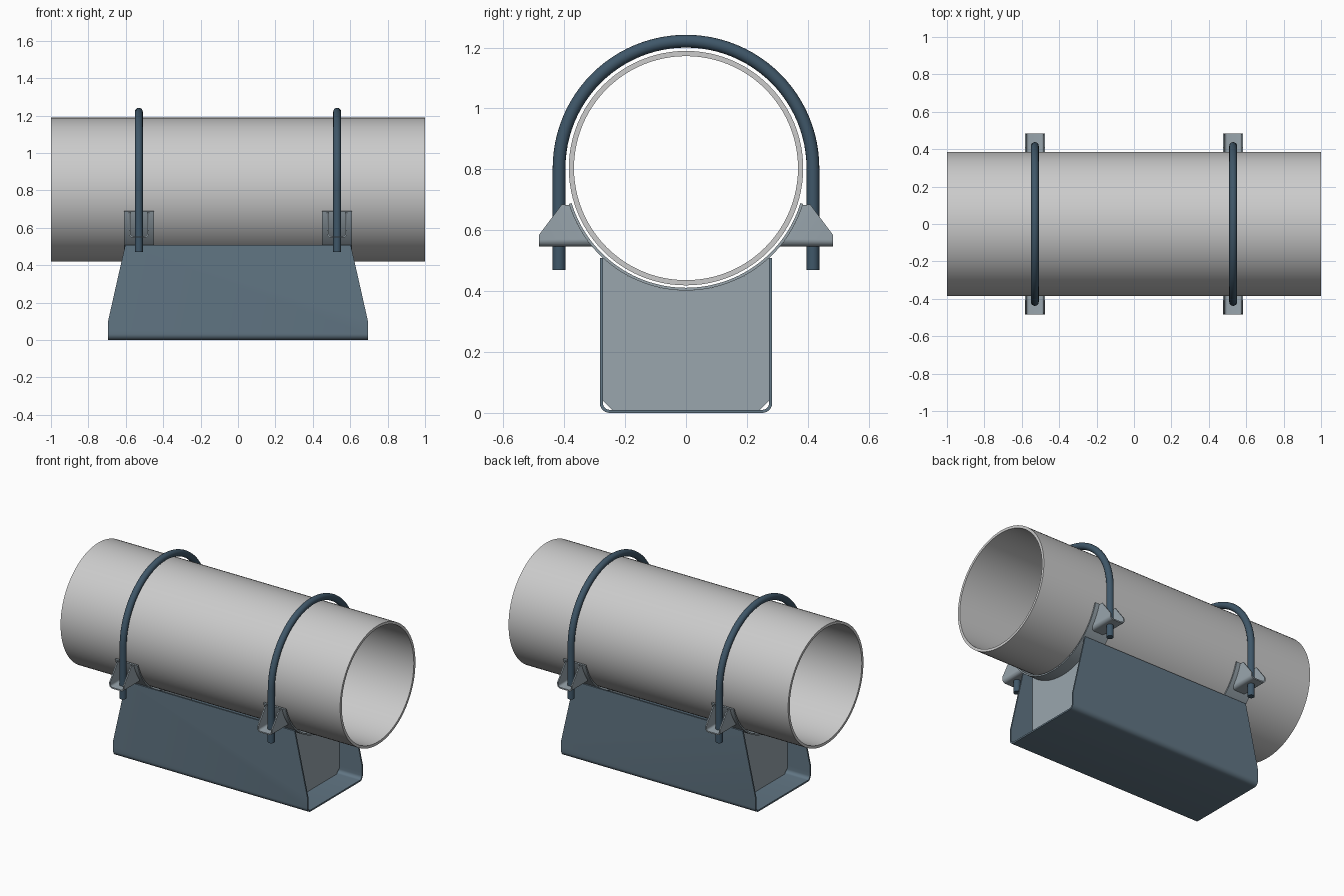
import bpy, bmesh
from math import sin, cos, pi, radians, sqrt

if "Cube" in bpy.data.objects:
    bpy.data.objects.remove(bpy.data.objects["Cube"])

CZ = 0.804            # pipe axis height
RO, RI = 0.385, 0.368  # pipe radii
BO, BI = 0.402, 0.393  # saddle band radii
SX = 0.53             # support station along x


def material(name, rgb):
    m = bpy.data.materials.new(name)
    m.diffuse_color = (*rgb, 1)
    m.use_nodes = True
    m.node_tree.nodes["Principled BSDF"].inputs["Base Color"].default_value = m.diffuse_color
    return m


BLUE = material("blue_steel", (0.12, 0.18, 0.23))
DARK = material("dark_steel", (0.05, 0.095, 0.14))
PALE = material("pale_steel", (0.32, 0.38, 0.42))


def new_object(name, bm, mat=None):
    bmesh.ops.recalc_face_normals(bm, faces=bm.faces)
    me = bpy.data.meshes.new(name)
    bm.to_mesh(me)
    bm.free()
    ob = bpy.data.objects.new(name, me)
    bpy.context.collection.objects.link(ob)
    if mat:
        me.materials.append(mat)
    return ob


def prism(name, pts, axis, a, b, mat=None):
    """Extrude a 2D profile along an axis from a to b."""
    place = {"x": lambda u, v, t: (t, u, v), "y": lambda u, v, t: (u, t, v)}[axis]
    bm = bmesh.new()
    lo = [bm.verts.new(place(u, v, a)) for u, v in pts]
    hi = [bm.verts.new(place(u, v, b)) for u, v in pts]
    bm.faces.new(lo)
    bm.faces.new(hi)
    n = len(pts)
    for i in range(n):
        j = (i + 1) % n
        bm.faces.new((lo[i], lo[j], hi[j], hi[i]))
    return new_object(name, bm, mat)


def shell(name, r0, r1, x0, x1, a0, a1, n, mat=None):
    """Tube or partial tube around the pipe axis."""
    closed = abs(a1 - a0 - 2 * pi) < 1e-6
    bm = bmesh.new()
    rings = []
    for i in range(n if closed else n + 1):
        a = a0 + (a1 - a0) * i / n
        rings.append([bm.verts.new((x, r * cos(a), CZ + r * sin(a)))
                      for x, r in ((x0, r0), (x1, r0), (x1, r1), (x0, r1))])
    for i in range(n):
        p, q = rings[i], rings[(i + 1) % len(rings)]
        for k in range(4):
            m = (k + 1) % 4
            bm.faces.new((p[k], p[m], q[m], q[k]))
    if not closed:
        bm.faces.new(rings[0])
        bm.faces.new(rings[-1])
    return new_object(name, bm, mat)


def u_section(w, z0, z1, t, r, steps=6):
    """U profile with rounded bottom corners, centred on 0."""
    def run(half, zb, rad):
        right = [(half - rad + rad * sin(a), zb + rad - rad * cos(a))
                 for a in (pi / 2 * i / steps for i in range(steps + 1))]
        left = [(-u, v) for u, v in reversed(right)]
        return [(-half, z1)] + left + right + [(half, z1)]
    return run(w, z0, r) + run(w - t, z0 + t, r - t)[::-1]


def band_arc(y0, y1, n):
    """Points on the lower outside of the saddle band between two y values."""
    ys = [y0 + (y1 - y0) * i / n for i in range(n + 1)]
    return [(y, CZ - sqrt(BO * BO - y * y)) for y in ys]


def intersect(ob, cutter):
    m = ob.modifiers.new("trim", "BOOLEAN")
    m.operation, m.solver, m.object = "INTERSECT", "EXACT", cutter
    cutter.hide_render = True


def finish(ob, mirror=(False, False), cutter=None):
    """Mirror, apply modifiers and shade."""
    if any(mirror):
        m = ob.modifiers.new("mirror", "MIRROR")
        m.use_axis = (*mirror, False)
        m.use_mirror_merge = False
    bpy.ops.object.select_all(action="DESELECT")
    ob.select_set(True)
    bpy.context.view_layer.objects.active = ob
    bpy.ops.object.convert(target="MESH")
    bpy.ops.object.shade_smooth_by_angle(angle=radians(30))
    if cutter:
        bpy.data.objects.remove(cutter)


# Pipe
finish(shell("pipe", RI, RO, -1, 1, 0, 2 * pi, 96))

# Base channel, U section trimmed to a tapered side outline
channel = prism("base_channel", u_section(0.283, 0, 0.508, 0.01, 0.032), "x", -0.695, 0.695, BLUE)
outline = [(-0.695, -0.1), (0.695, -0.1), (0.695, 0.1), (0.603, 0.508),
           (0.58, 0.6), (-0.58, 0.6), (-0.603, 0.508), (-0.695, 0.1)]
trim = prism("channel_trim", outline, "y", -0.5, 0.5)
intersect(channel, trim)
finish(channel, cutter=trim)

# Cross plates inside the channel, with clipped lower corners
plate = [(-0.273, 0.04), (-0.243, 0.01), (0.243, 0.01), (0.273, 0.04)] + band_arc(0.273, -0.273, 40)
finish(prism("cross_plate", plate, "x", SX - 0.005, SX + 0.005, PALE), (True, False))

# Saddle bands under the pipe
half = radians(73)
finish(shell("saddle_band", BI, BO, SX - 0.08, SX + 0.08, -pi / 2 - half, -pi / 2 + half, 56, PALE),
       (True, False))

# Bolt brackets: small U channels trimmed to a gusset outline
section = [(u + SX, v) for u, v in u_section(0.053, 0.547, 0.75, 0.008, 0.022)]
bracket = prism("bolt_bracket", section, "y", 0.25, 0.6, PALE)
gusset = band_arc(0.383, 0.309, 12) + [(0.483, 0.53), (0.483, 0.585), (0.408, 0.685)]
trim = prism("bracket_trim", gusset, "x", SX - 0.2, SX + 0.2)
intersect(bracket, trim)
finish(bracket, (True, True), trim)

# U-bolts
RB = 0.417
path = [(RB, 0.47)] + [(RB * cos(pi * i / 48), CZ + RB * sin(pi * i / 48)) for i in range(49)] + [(-RB, 0.47)]
cu = bpy.data.curves.new("u_bolt", "CURVE")
cu.dimensions = "3D"
cu.bevel_depth, cu.bevel_resolution, cu.use_fill_caps = 0.021, 6, True
sp = cu.splines.new("POLY")
sp.points.add(len(path) - 1)
for p, (y, z) in zip(sp.points, path):
    p.co = (SX, y, z, 1)
cu.materials.append(DARK)
bolt = bpy.data.objects.new("u_bolt", cu)
bpy.context.collection.objects.link(bolt)
finish(bolt)
finish(bolt, (True, False))
